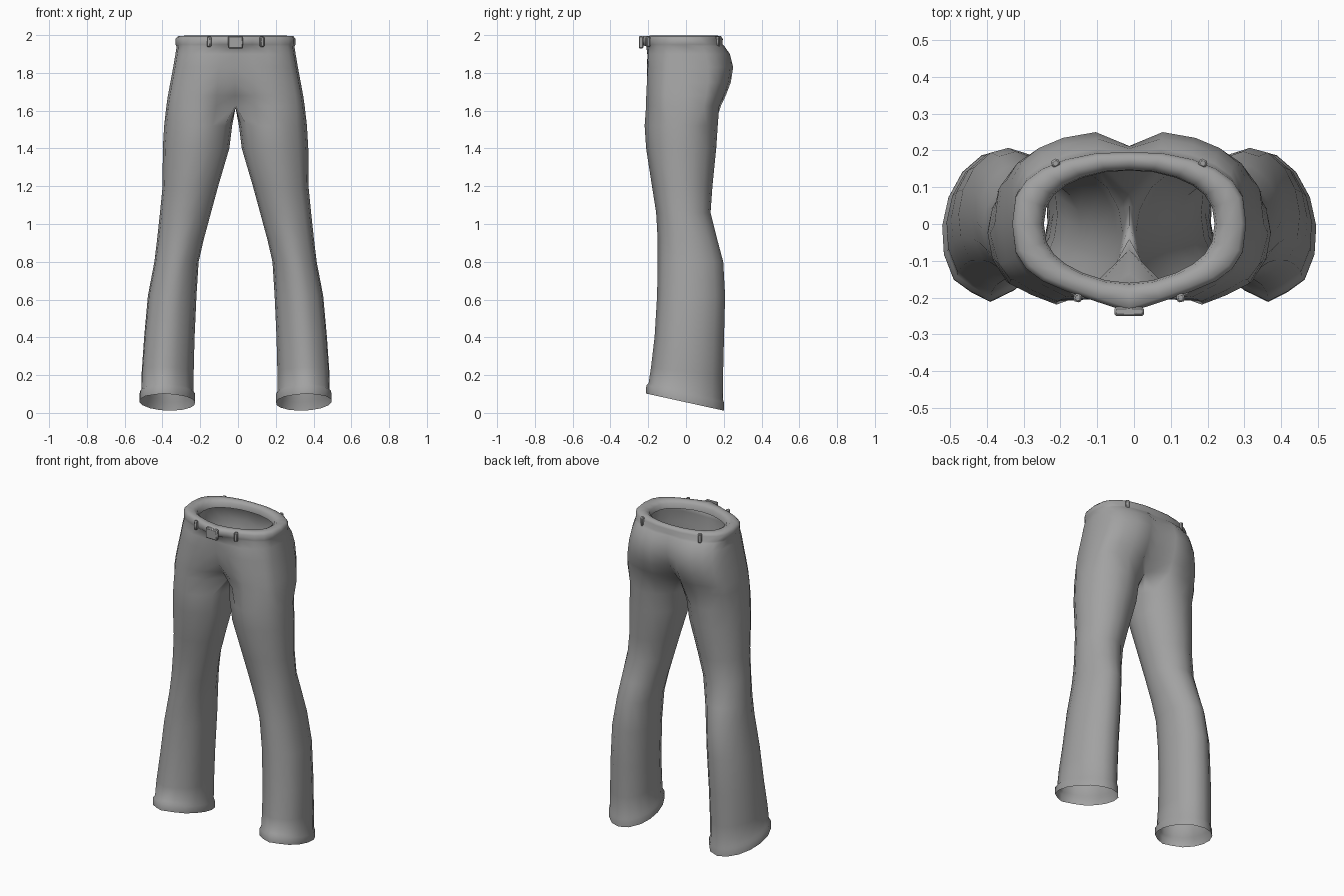
import bpy, bmesh, math

if "Cube" in bpy.data.objects:
    bpy.data.objects.remove(bpy.data.objects["Cube"])

CENTRE_X = -0.013
cloth = bpy.data.materials.new("grey_cloth")
cloth.diffuse_color = (0.36, 0.36, 0.36, 1)
cloth.use_nodes = True
cloth.node_tree.nodes["Principled BSDF"].inputs["Base Color"].default_value = cloth.diffuse_color


def finish(ob, angle=50):
    ob.data.materials.append(cloth)
    bpy.ops.object.select_all(action='DESELECT')
    ob.select_set(True)
    bpy.context.view_layer.objects.active = ob
    bpy.ops.object.shade_smooth_by_angle(angle=math.radians(angle))


# Half hip ring: front centre -> outer side -> back centre
HIP_ANGLES = [0, 16, 33, 48, 62, 76, 90, 104, 118, 132, 147, 164, 180]


def hip_ring(z, w, front, back, c_front, c_back, power):
    pts = []
    for i, a in enumerate(HIP_ANGLES):
        t = math.radians(a)
        x = w * math.sin(t) if 0 < i < 12 else 0.0
        c = math.cos(t)
        if c > 0:
            y, mid, spread = front * c ** power, c_front, 0.08
        else:
            y, mid, spread = back * (-c) ** power, c_back, 0.055
        g = math.exp(-(x / spread) ** 2)
        y = y * (1 - g) + mid * g
        if i == 2 and z < 1.93:
            y *= 1.05                      # pressed crease
        pts.append((x, y, z))
    return pts


# Full leg ring, angle 0 = front crease, 90 = outer side, 270 = inseam
LEG_ANGLES = [-50, -25, 0, 22, 45, 68, 90, 112, 135, 158, 180, 205, 230,
              250, 270, 290]


def leg_ring(z, inner, outer, front, back, slope, shear):
    cx, a = (inner + outer) / 2, (outer - inner) / 2
    cy, b = (front + back) / 2, (back - front) / 2
    pts = []
    for i, d in enumerate(LEG_ANGLES):
        t = math.radians(d)
        x, y = cx + a * math.sin(t), cy - b * math.cos(t)
        if i in (1, 3):
            y += 0.012                     # sharpen the front crease
        pts.append((x - shear * y, y, z - slope * y))
    return pts


# z, half width, front, back, front centre, back centre, roundness
HIPS = [
    (1.95, .232, -.150, .145, -.160, .145, .80),   # inside of waistband
    (1.98, .238, -.155, .147, -.165, .147, .80),
    (1.997, .265, -.170, .165, -.185, .165, .75),  # rolled top
    (1.995, .305, -.192, .188, -.228, .185, .70),
    (1.98, .318, -.205, .198, -.240, .195, .70),
    (1.95, .318, -.203, .200, -.235, .193, .68),
    (1.94, .312, -.200, .210, -.210, .195, .62),   # seat and hips
    (1.90, .318, -.208, .240, -.205, .205, .58),
    (1.83, .330, -.212, .258, -.200, .212, .55),
    (1.75, .345, -.216, .245, -.180, .185, .52),
    (1.68, .358, -.219, .218, -.135, .135, .50),
    (1.625, .366, -.220, .192, -.070, .085, .50),
]
# z, inner x, outer x, front, back, hem slope, shear
LEGS = [
    (1.52, .018, .378, -.219, .168, 0, 0),
    (1.40, .033, .385, -.211, .160, 0, 0),
    (1.20, .092, .386, -.180, .140, 0, 0),
    (1.06, .130, .400, -.158, .130, 0, 0),
    (0.92, .168, .415, -.150, .165, 0, 0),
    (0.80, .196, .430, -.150, .197, 0, .02),
    (0.62, .208, .465, -.153, .207, 0, .04),
    (0.40, .218, .485, -.166, .201, .03, .06),
    (0.22, .222, .497, -.185, .196, .12, .08),
    (0.115, .222, .498, -.198, .195, .21, .08),
    (0.100, .214, .508, -.210, .200, .22, .08),    # hem band
    (0.056, .214, .508, -.212, .202, .22, .08),
]

bm = bmesh.new()
hips = [[bm.verts.new(p) for p in hip_ring(*r)] for r in HIPS]
for upper, lower in zip(hips, hips[1:]):
    for i in range(12):
        bm.faces.new((upper[i], lower[i], lower[i + 1], upper[i + 1]))

# Crotch seam joins front centre to back centre, closing the leg ring
seam = [bm.verts.new((0, y, 1.615)) for y in (.05, 0, -.04)]
rings = [hips[-1] + seam] + [[bm.verts.new(p) for p in leg_ring(*r)] for r in LEGS]
n = len(LEG_ANGLES)
for upper, lower in zip(rings, rings[1:]):
    for i in range(n):
        j = (i + 1) % n
        bm.faces.new((upper[i], lower[i], lower[j], upper[j]))

mesh = bpy.data.meshes.new("trousers")
bm.to_mesh(mesh)
bm.free()
trousers = bpy.data.objects.new("trousers", mesh)
bpy.context.collection.objects.link(trousers)
trousers.location.x = CENTRE_X
mirror = trousers.modifiers.new("mirror", 'MIRROR')
mirror.use_clip = True
mirror.merge_threshold = 0.0005
finish(trousers, 60)


# Small fittings on the waistband
def fitting(name, x, y, z, size, turn=0):
    bpy.ops.mesh.primitive_cube_add(size=1, location=(x + CENTRE_X, y, z),
                                    rotation=(0, 0, turn))
    ob = bpy.context.object
    ob.name = name
    ob.scale = size
    bpy.ops.object.transform_apply(location=False, rotation=False, scale=True)
    bevel = ob.modifiers.new("bevel", 'BEVEL')
    bevel.width = 0.005
    finish(ob)


fitting("waist_tab", 0, -.238, 1.962, (.08, .024, .065))
for side in (-1, 1):
    fitting("front_belt_loop", side * .14, -.201, 1.965, (.022, .022, .055), side * .25)
    fitting("back_belt_loop", side * .20, .165, 1.965, (.022, .022, .055), side * -.5)
